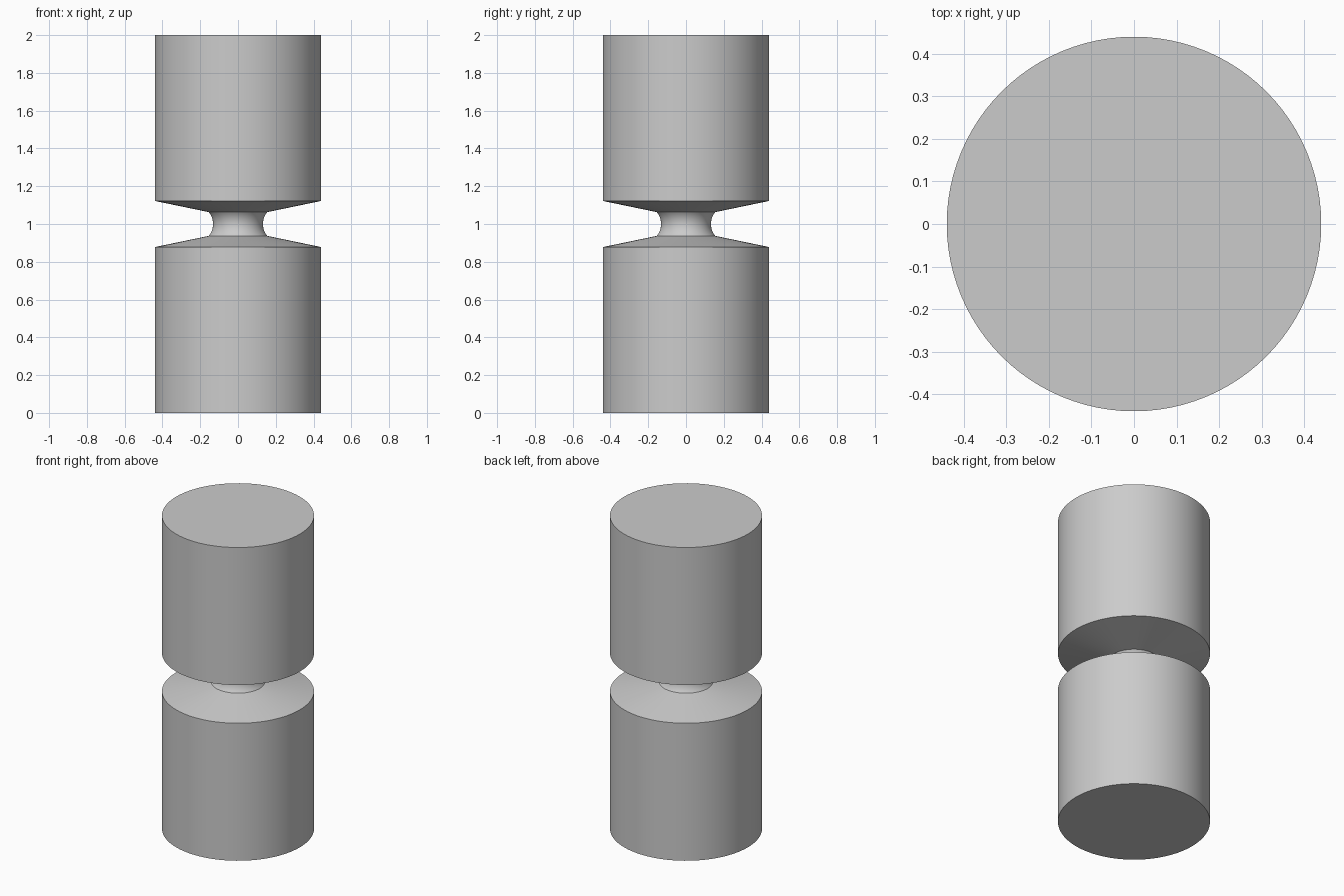
import bpy
import bmesh
from math import sin, cos, pi, asin, radians

SEGMENTS = 96
RADIUS = 0.44      # both drums
LIP = 0.155        # where the cones meet the neck
WAIST = 0.132      # thinnest part of the neck
HALF_NECK = 0.063
HALF_GAP = 0.122

cube = bpy.data.objects.get("Cube")
if cube:
    bpy.data.objects.remove(cube, do_unlink=True)

grey = bpy.data.materials.new("plain grey")
grey.use_nodes = True
colour = (0.6, 0.6, 0.6, 1)
grey.diffuse_color = colour
grey.node_tree.nodes["Principled BSDF"].inputs["Base Color"].default_value = colour


def neck_arc(steps=12):
    """Concave arc from the lower lip to the upper lip."""
    sag = LIP - WAIST
    r = (HALF_NECK ** 2 + sag ** 2) / (2 * sag)
    sweep = asin(HALF_NECK / r)
    angles = [sweep * (2 * i / steps - 1) for i in range(steps + 1)]
    return [(WAIST + r - r * cos(a), 1 + r * sin(a)) for a in angles]


def lathe(name, profile):
    """Turn a (radius, height) profile about z and cap both ends."""
    bm = bmesh.new()
    rings = []
    for radius, z in profile:
        rings.append([bm.verts.new((radius * cos(2 * pi * i / SEGMENTS),
                                    radius * sin(2 * pi * i / SEGMENTS), z))
                      for i in range(SEGMENTS)])
    for low, high in zip(rings, rings[1:]):
        for i in range(SEGMENTS):
            j = (i + 1) % SEGMENTS
            bm.faces.new((low[i], low[j], high[j], high[i]))
    bm.faces.new(rings[0][::-1])
    bm.faces.new(rings[-1])
    mesh = bpy.data.meshes.new(name)
    bm.to_mesh(mesh)
    bm.free()
    mesh.materials.append(grey)
    obj = bpy.data.objects.new(name, mesh)
    bpy.context.collection.objects.link(obj)
    bpy.ops.object.select_all(action="DESELECT")
    obj.select_set(True)
    bpy.context.view_layer.objects.active = obj
    bpy.ops.object.shade_smooth_by_angle(angle=radians(25))


# Two drums with conical inner ends, joined by a waisted neck
lower = [(RADIUS, 0), (RADIUS, 1 - HALF_GAP)]
upper = [(RADIUS, 1 + HALF_GAP), (RADIUS, 2)]
lathe("double_drum_spool", lower + neck_arc() + upper)
